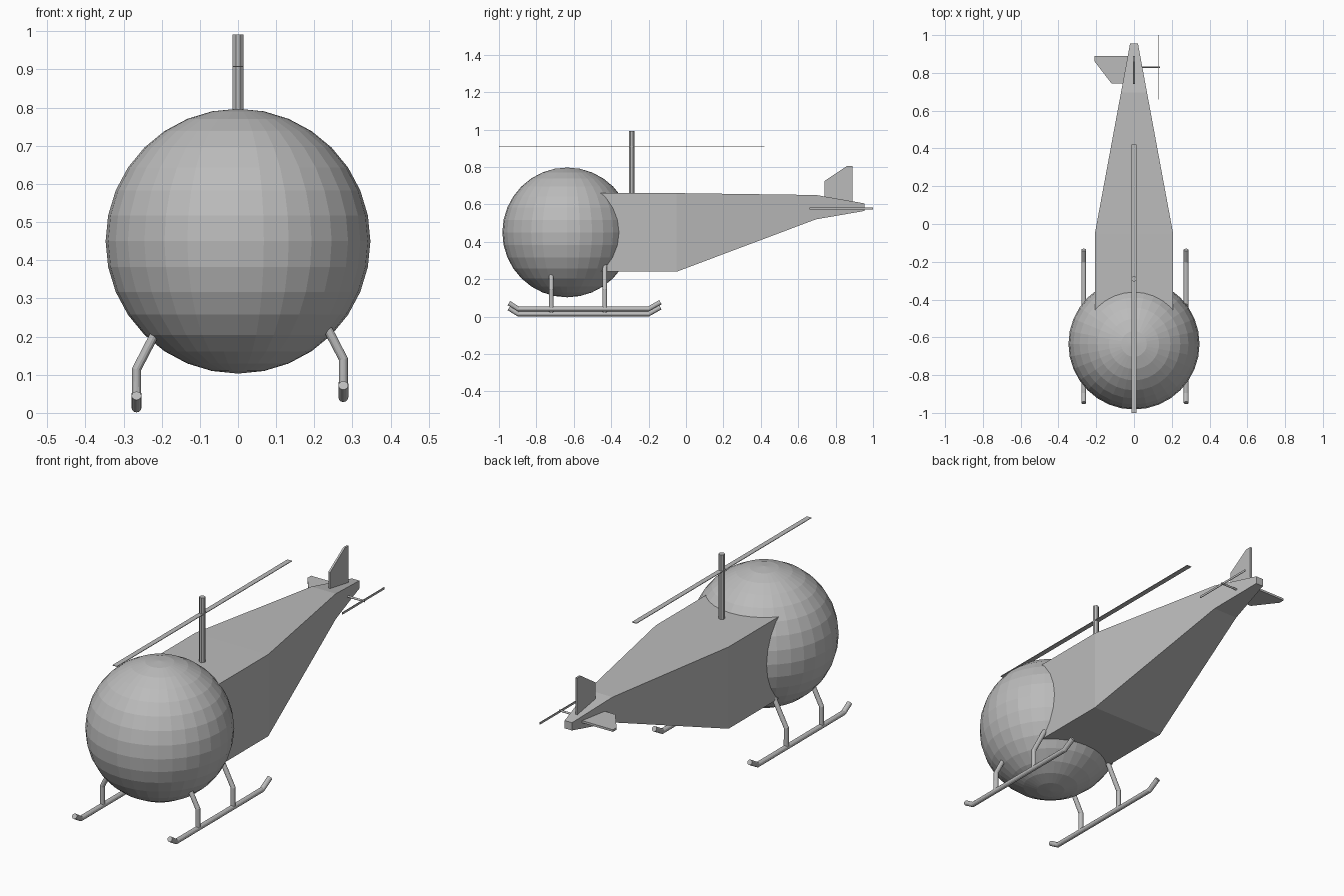
import bpy, bmesh, math
from mathutils import Matrix

if "Cube" in bpy.data.objects:
    bpy.data.objects.remove(bpy.data.objects["Cube"])

grey = bpy.data.materials.new("plain_grey")
grey.diffuse_color = (0.5, 0.5, 0.5, 1)
grey.use_nodes = True
grey.node_tree.nodes["Principled BSDF"].inputs["Base Color"].default_value = grey.diffuse_color


def finish(name, bm):
    bmesh.ops.recalc_face_normals(bm, faces=bm.faces)
    me = bpy.data.meshes.new(name)
    bm.to_mesh(me)
    bm.free()
    me.materials.append(grey)
    ob = bpy.data.objects.new(name, me)
    bpy.context.collection.objects.link(ob)
    return ob


def box(name, centre, size):
    bm = bmesh.new()
    bmesh.ops.create_cube(bm, size=1, matrix=Matrix.Translation(centre) @ Matrix.Diagonal((*size, 1)))
    return finish(name, bm)


def plate(name, points, offset):
    """Extrude a flat outline by offset."""
    bm = bmesh.new()
    face = bm.faces.new([bm.verts.new(p) for p in points])
    ext = bmesh.ops.extrude_face_region(bm, geom=[face], use_keep_orig=True)
    bmesh.ops.translate(bm, vec=offset, verts=[g for g in ext["geom"] if isinstance(g, bmesh.types.BMVert)])
    return finish(name, bm)


def tube(name, points, radius):
    """Round tube along a path of straight pieces."""
    cu = bpy.data.curves.new(name, 'CURVE')
    cu.dimensions = '3D'
    cu.bevel_depth = radius
    cu.bevel_resolution = 4
    cu.use_fill_caps = True
    sp = cu.splines.new('POLY')
    sp.points.add(len(points) - 1)
    for p, co in zip(sp.points, points):
        p.co = (*co, 1)
    cu.materials.append(grey)
    sp.use_smooth = False
    ob = bpy.data.objects.new(name, cu)
    bpy.context.collection.objects.link(ob)
    return ob


# round cockpit
bm = bmesh.new()
bmesh.ops.create_uvsphere(bm, u_segments=32, v_segments=16, radius=0.347,
                          matrix=Matrix.Translation((0, -0.635, 0.45)))
finish("cockpit_bubble", bm)

# fuselage lofted through rectangular sections: y, half width, bottom, top
sections = [(-0.55, 0.207, 0.24, 0.66), (-0.05, 0.207, 0.24, 0.66),
            (0.695, 0.069, 0.52, 0.65), (0.955, 0.021, 0.565, 0.605)]
bm = bmesh.new()
rings = [[bm.verts.new((x, y, z)) for x, z in ((-w, b), (w, b), (w, t), (-w, t))]
         for y, w, b, t in sections]
for a, b in zip(rings, rings[1:]):
    for i in range(4):
        j = (i + 1) % 4
        bm.faces.new((a[i], a[j], b[j], b[i]))
bm.faces.new(rings[0])
bm.faces.new(rings[-1])
finish("fuselage", bm)

# main rotor mast and blade
bm = bmesh.new()
bmesh.ops.create_cone(bm, cap_ends=True, segments=8, radius1=0.015, radius2=0.015, depth=0.37,
                      matrix=Matrix.Translation((0, -0.29, 0.807)) @ Matrix.Rotation(math.pi / 8, 4, 'Z'))
finish("rotor_mast", bm)
box("main_rotor_blade", (0, -0.29, 0.908), (0.026, 1.42, 0.003))

# tail rotor
tube("tail_rotor_shaft", [(0.0, 0.83, 0.578), (0.138, 0.83, 0.578)], 0.005)
box("tail_rotor_blade", (0.13, 0.83, 0.578), (0.003, 0.34, 0.011))

# tail fin and the single side stabiliser
plate("tail_fin", [(-0.005, y, z) for y, z in
                   ((0.74, 0.61), (0.74, 0.725), (0.86, 0.805), (0.89, 0.805), (0.89, 0.59))], (0.01, 0, 0))
plate("tail_stabiliser", [(x, y, 0.583) for x, y in
                          ((0, 0.89), (-0.208, 0.89), (-0.208, 0.86), (-0.12, 0.745), (0, 0.745))], (0, 0, 0.011))

# landing skids and their struts; the right one sits a little higher
for side, x, z in (("left", -0.266, 0.014), ("right", 0.276, 0.041)):
    s = math.copysign(1, x)
    tube(side + "_skid", [(x, -0.947, z + 0.031), (x, -0.897, z), (x, -0.2, z), (x, -0.137, z + 0.036)], 0.013)
    for place, y in (("front", -0.72), ("rear", -0.434)):
        tube(f"{side}_{place}_strut",
             [(x, y, z), (x, y, z + 0.1), (x - s * 0.07, y, z + 0.235)], 0.012)
